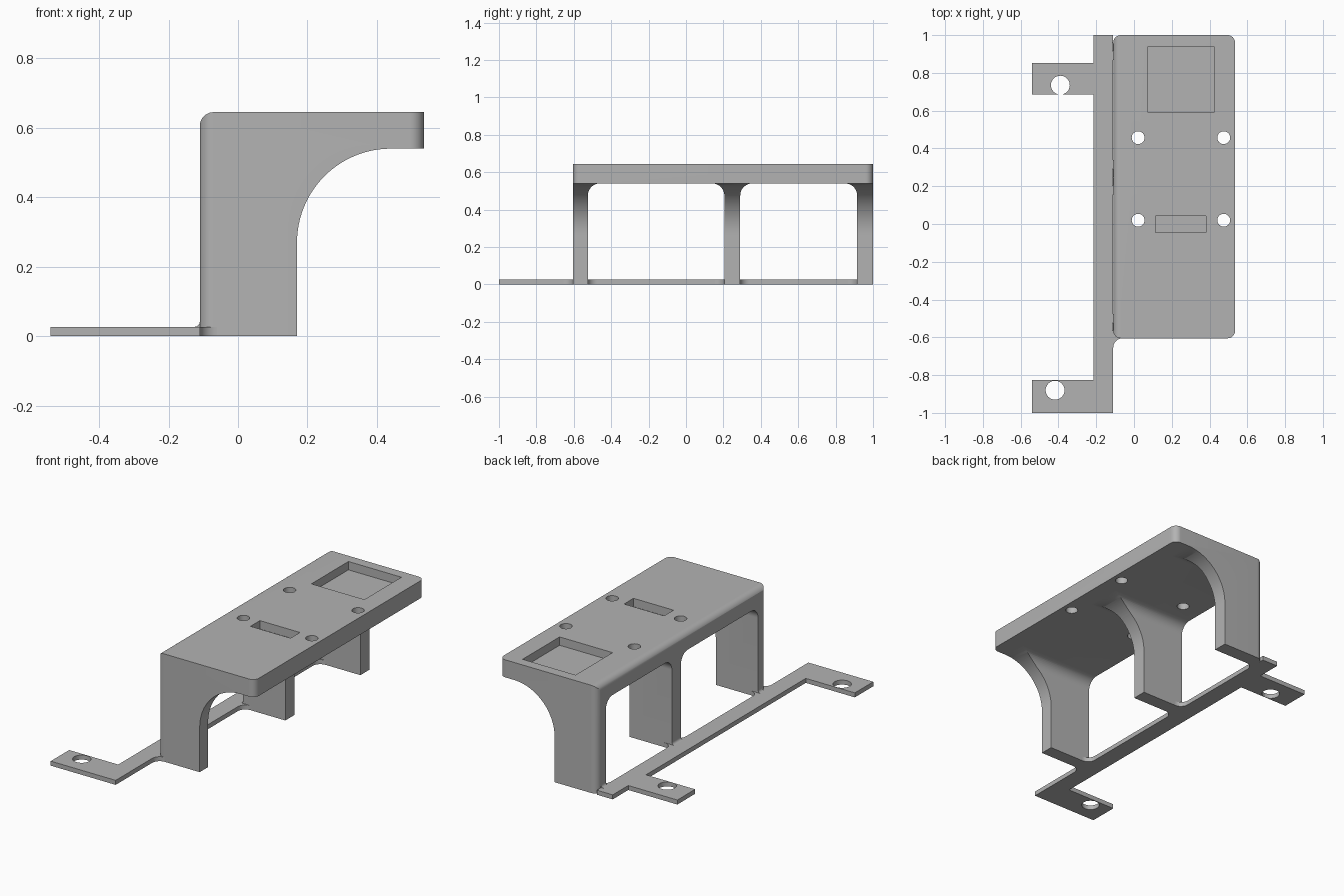
import bpy, math

if "Cube" in bpy.data.objects:
    bpy.data.objects.remove(bpy.data.objects["Cube"], do_unlink=True)

grey = bpy.data.materials.new("plain grey")
grey.use_nodes = True
COLOUR = (0.45, 0.45, 0.45, 1)
grey.diffuse_color = COLOUR
grey.node_tree.nodes["Principled BSDF"].inputs["Base Color"].default_value = COLOUR

LEFT, RIGHT, FRONT, BACK = -0.11, 0.535, -0.605, 1.0
TOP, UNDER, PLATE = 0.645, 0.54, 0.027
LEGS = [(FRONT, -0.525), (0.205, 0.29), (0.915, BACK)]


def arc(cx, cy, r, start, end, n=12):
    """Points on an arc, angles in degrees."""
    angles = [math.radians(start + (end - start) * i / n) for i in range(n + 1)]
    return [(cx + r * math.cos(a), cy + r * math.sin(a)) for a in angles]


def rounded(x0, x1, y0, y1, r):
    return (arc(x0 + r, y0 + r, r, 180, 270) + arc(x1 - r, y0 + r, r, 270, 360)
            + arc(x1 - r, y1 - r, r, 0, 90) + arc(x0 + r, y1 - r, r, 90, 180))


def rectangle(x0, x1, y0, y1):
    return [(x0, y0), (x1, y0), (x1, y1), (x0, y1)]


def prism(name, points, axis, lo, hi):
    """Extrude a 2D outline along the x, y or z axis."""
    place = {"x": lambda a, b, h: (h, a, b),
             "y": lambda a, b, h: (a, h, b),
             "z": lambda a, b, h: (a, b, h)}[axis]
    n = len(points)
    verts = [place(a, b, h) for h in (lo, hi) for a, b in points]
    faces = [list(range(n))[::-1], list(range(n, 2 * n))]
    faces += [[i, (i + 1) % n, n + (i + 1) % n, n + i] for i in range(n)]
    mesh = bpy.data.meshes.new(name)
    mesh.from_pydata(verts, [], faces)
    if axis == "y":
        mesh.flip_normals()
    mesh.materials.append(grey)
    obj = bpy.data.objects.new(name, mesh)
    bpy.context.collection.objects.link(obj)
    return obj


def activate(obj):
    bpy.ops.object.select_all(action="DESELECT")
    obj.select_set(True)
    bpy.context.view_layer.objects.active = obj


def combine(obj, tool, operation="DIFFERENCE"):
    activate(obj)
    mod = obj.modifiers.new("combine", "BOOLEAN")
    mod.operation, mod.solver, mod.object = operation, "EXACT", tool
    bpy.ops.object.modifier_apply(modifier=mod.name)
    bpy.data.objects.remove(tool, do_unlink=True)


def circle(x, y, r):
    return arc(x, y, r, 0, 360, 32)[:-1]


# Raised bench: side profile with curved brackets, trimmed to a rounded plan
profile = [(LEFT, 0), (0.17, 0)]
profile += arc(0.44, 0.27, 0.27, 180, 90, 24)
profile += [(0.6, UNDER), (0.6, TOP)]
profile += arc(LEFT + 0.04, TOP - 0.04, 0.04, 90, 180)
bench = prism("bench", profile, "y", FRONT - 0.1, BACK + 0.1)
plan = rounded(LEFT + 0.0003, RIGHT, FRONT, BACK, 0.04)
combine(bench, prism("plan_cutter", plan, "z", -0.1, 0.8), "INTERSECT")

# Openings between the legs, rounded at the top
for (_, start), (end, _) in zip(LEGS, LEGS[1:]):
    r = 0.065
    opening = [(start, -0.1), (end, -0.1)]
    opening += arc(end - r, UNDER - r, r, 0, 90)
    opening += arc(start + r, UNDER - r, r, 90, 180)
    combine(bench, prism("opening_cutter", opening, "x", -0.3, 0.8))

# Screw holes and shallow pockets in the top
for x in (0.022, 0.475):
    for y in (0.02, 0.457):
        combine(bench, prism("screw_cutter", circle(x, y, 0.034), "z", 0.4, 0.8))
for pocket in ((0.073, 0.424, 0.59, 0.94), (0.115, 0.38, -0.046, 0.043)):
    combine(bench, prism("pocket_cutter", rectangle(*pocket), "z", TOP - 0.05, 0.8))

# Flat mounting strip with two drilled tabs
outline = [(LEFT, -1), (LEFT, 1), (-0.215, 1), (-0.215, 0.853), (-0.54, 0.853),
           (-0.54, 0.685), (-0.215, 0.685), (-0.215, -0.826), (-0.54, -0.826),
           (-0.54, -1)]
strip = prism("mounting_strip", outline, "z", 0, PLATE)
for x, y in ((-0.39, 0.735), (-0.418, -0.88)):
    combine(strip, prism("bolt_cutter", circle(x, y, 0.05), "z", -0.1, 0.1))

# Webs rounding the corners between strip and legs
parts = [bench, strip]
r = 0.05
for i, (front, back) in enumerate(LEGS):
    for side, edge in ((-1, front), (1, back)):
        if edge == BACK:
            continue
        centre = edge + side * r
        web = arc(LEFT + r, centre, r, 180, 180 + side * 90)
        web += [(LEFT + r, edge - side * 0.04), (LEFT, edge - side * 0.04)]
        if side < 0:
            web.reverse()
        parts.append(prism("corner_web", web, "z", 0, PLATE))
    # Small cove where the leg meets the strip
    cove = [(LEFT, PLATE)] + arc(LEFT - 0.015, PLATE + 0.015, 0.015, 0, -90, 6)
    inset = [0.04 if y in (FRONT, BACK) else 0 for y in (front, back)]
    parts.append(prism("leg_cove", cove, "y", front + inset[0], back - inset[1]))

for part in parts:
    activate(part)
    bpy.ops.object.mode_set(mode="EDIT")
    bpy.ops.mesh.select_all(action="SELECT")
    bpy.ops.mesh.normals_make_consistent(inside=False)
    bpy.ops.object.mode_set(mode="OBJECT")
    bpy.ops.object.shade_smooth_by_angle(angle=math.radians(30))
